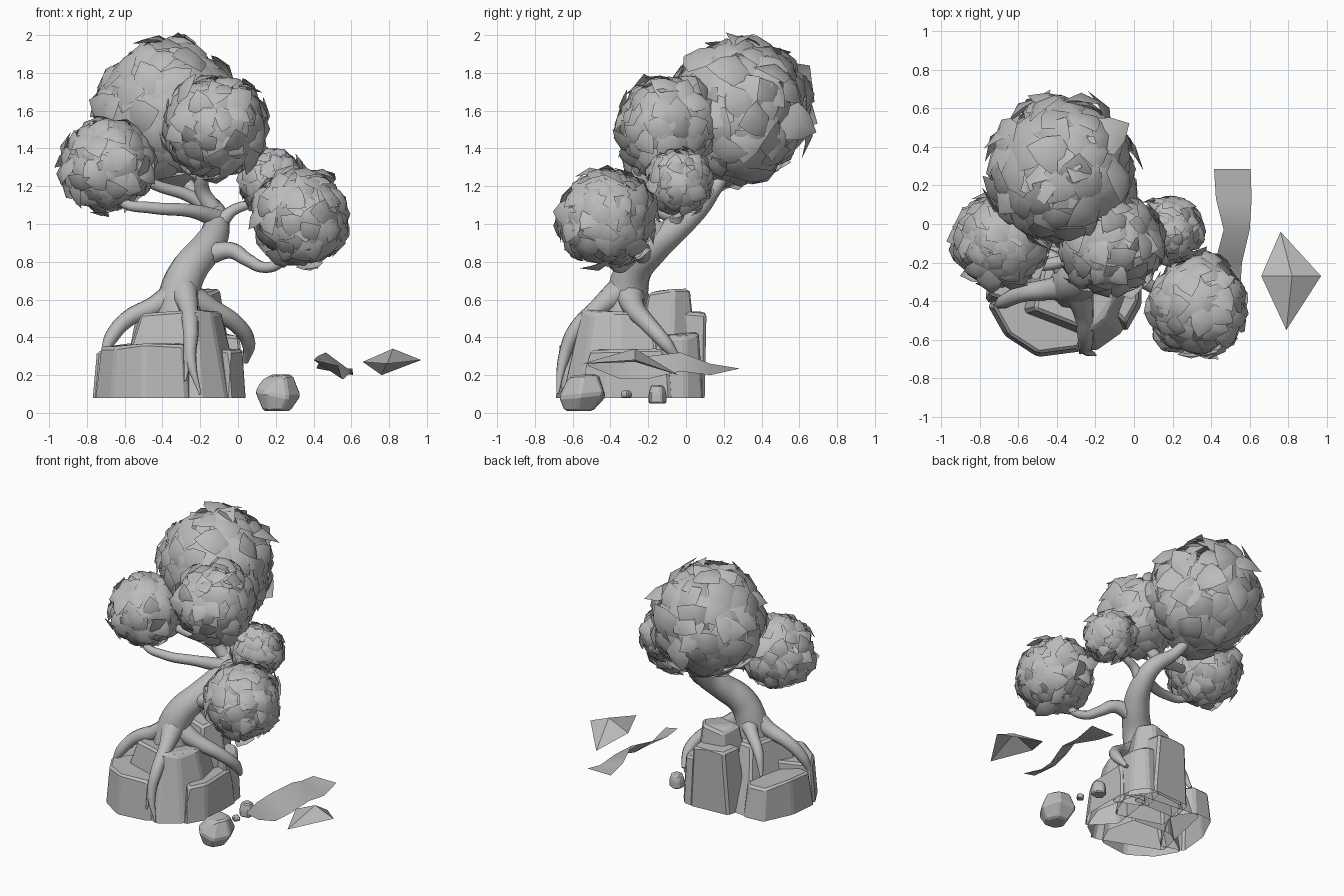
import bpy, bmesh, math, random
from mathutils import Vector, Matrix

random.seed(4)
if "Cube" in bpy.data.objects:
    bpy.data.objects.remove(bpy.data.objects["Cube"])

# One plain clay colour
GREY = (0.5, 0.5, 0.5, 1)
clay = bpy.data.materials.new("clay_grey")
clay.use_nodes = True
clay.diffuse_color = GREY
for node in clay.node_tree.nodes:
    if node.type == 'BSDF_PRINCIPLED':
        node.inputs["Base Color"].default_value = GREY


def add_object(name, bm, smooth=False):
    mesh = bpy.data.meshes.new(name)
    for f in bm.faces:
        f.smooth = smooth
    bm.to_mesh(mesh)
    bm.free()
    mesh.materials.append(clay)
    obj = bpy.data.objects.new(name, mesh)
    bpy.context.collection.objects.link(obj)
    return obj


def rock(name, outline, bottom, top, scales, lean=(0, 0), bevel=0.015, jitter=0.04, hollow=True):
    """Chipped chunk hulled from a footprint scaled at foot, waist and top."""
    bm = bmesh.new()
    c = sum((Vector(p) for p in outline), Vector((0, 0))) / len(outline)
    for t, s in zip((0, 0.55, 1), scales):
        for p in outline:
            q = c + (Vector(p) - c) * s + Vector(lean) * t
            drop = random.random() * jitter if t else 0
            bm.verts.new((q.x, q.y, bottom + (top - bottom) * t - drop))
    hull = bmesh.ops.convex_hull(bm, input=bm.verts)
    inner = [v for v in hull["geom_interior"] if isinstance(v, bmesh.types.BMVert)]
    bmesh.ops.delete(bm, geom=inner, context='VERTS')
    bmesh.ops.dissolve_limit(bm, angle_limit=math.radians(12), verts=bm.verts, edges=bm.edges)
    bm.normal_update()
    if hollow:
        under = [f for f in bm.faces if f.normal.z < -0.95]
        bmesh.ops.delete(bm, geom=under, context='FACES')
    sharp = [e for e in bm.edges if not e.is_boundary]
    bmesh.ops.bevel(bm, geom=sharp, offset=bevel, segments=1, affect='EDGES', clamp_overlap=True)
    return add_object(name, bm)


def limb(name, points):
    """Smooth tapering tube through (x, y, z, radius) points."""
    curve = bpy.data.curves.new(name, 'CURVE')
    curve.dimensions = '3D'
    curve.bevel_depth = 1
    curve.bevel_resolution = 3
    curve.resolution_u = 6
    curve.use_fill_caps = True
    spline = curve.splines.new('BEZIER')
    spline.bezier_points.add(len(points) - 1)
    for bp, (x, y, z, r) in zip(spline.bezier_points, points):
        bp.co = (x, y, z)
        bp.radius = r
        bp.handle_left_type = bp.handle_right_type = 'AUTO'
    curve.materials.append(clay)
    obj = bpy.data.objects.new(name, curve)
    bpy.context.collection.objects.link(obj)
    bpy.context.view_layer.update()
    bpy.ops.object.select_all(action='DESELECT')
    obj.select_set(True)
    bpy.context.view_layer.objects.active = obj
    bpy.ops.object.convert(target='MESH')


def add_leaf(bm, base, along, out, length):
    """Cupped leaf: pointed outline around a raised middle."""
    side = along.cross(out).normalized()

    def point(a, s, h):
        return bm.verts.new(base + (along * a + side * s + out * h) * length)

    ridge = point(.5, 0, .1)
    rim = [point(0, 0, -.05), point(.4, .4, -.05), point(.72, .27, -.08),
           point(1, 0, -.16), point(.72, -.27, -.08), point(.4, -.4, -.05)]
    for i in range(6):
        bm.faces.new((rim[i], ridge, rim[(i + 1) % 6]))


def foliage(name, centre, radius, rosettes):
    """Ball of leaf rosettes, some sunk deeper, around a hidden core."""
    centre = Vector(centre)
    bm = bmesh.new()
    bmesh.ops.create_icosphere(bm, subdivisions=2, radius=radius * 0.72,
                               matrix=Matrix.Translation(centre))
    golden = math.pi * (3 - math.sqrt(5))
    for i in range(rosettes):
        h = 1 - 2 * (i + 0.5) / rosettes
        s = math.sqrt(1 - h * h)
        out = Vector((s * math.cos(i * golden), s * math.sin(i * golden), h))
        out = (out + Vector([random.uniform(-0.12, 0.12) for _ in range(3)])).normalized()
        t = out.orthogonal().normalized()
        spin = random.random() * math.tau
        depth = random.uniform(0.76, 0.97)
        base = centre + out * radius * depth
        for k in range(5):
            d = Matrix.Rotation(spin + k * math.tau / 5, 3, out) @ t
            lift = random.uniform(-0.35, (0.97 - depth) * 1.8)
            along = (d + out * lift).normalized()
            up = (out - d * lift).normalized()
            add_leaf(bm, base, along, up, radius * random.uniform(0.5, 0.7))
    add_object(name, bm, smooth=True)


# Rock base chunks
rock("front_rock", [(-.76, -.42), (-.67, -.58), (-.5, -.69), (-.27, -.66), (-.2, -.5), (-.25, -.3), (-.55, -.28)],
     .08, .38, (1, .98, .9))
rock("left_rock", [(-.77, -.4), (-.6, -.45), (-.4, -.1), (-.5, .04), (-.65, .03), (-.75, -.18)],
     .08, .34, (1, .96, .86))
rock("core_rock", [(-.66, -.48), (-.4, -.6), (-.2, -.66), (-.06, -.56), (.02, -.35), (-.05, -.02), (-.55, .03)],
     .08, .56, (1, .86, .63))
rock("peak_rock", [(-.44, -.22), (-.38, .05), (-.12, .08), (.0, -.08), (-.1, -.32)],
     .08, .66, (1, .84, .56), (0, .02))
rock("back_rock", [(-.44, -.1), (-.4, .08), (-.25, .1), (-.1, .1), (-.08, -.1)], .08, .55, (1, .95, .8), (0, .025))
rock("back_side_rock", [(-.2, -.1), (-.15, .09), (-.05, .09), (.02, .0), (.03, -.2)], .08, .43, (1, .95, .8))
rock("right_rock", [(.04, -.08), (.04, -.42), (-.04, -.56), (-.2, -.4), (-.15, -.05)], .08, .37, (1, .95, .82))

# Loose stones
rock("boulder", [(.08, -.6), (.14, -.68), (.26, -.69), (.33, -.58), (.28, -.45), (.14, -.44)],
     .01, .21, (.6, 1, .62), (.01, .03), .012, .04, False)
rock("small_stone", [(.13, -.17), (.16, -.2), (.22, -.19), (.23, -.13), (.18, -.1), (.14, -.12)],
     .05, .15, (1, 1, .75), (0, 0), .008, .01, False)
rock("pebble", [(.17, -.32), (.21, -.35), (.24, -.31), (.2, -.28)], .08, .12, (.8, 1, .6), (0, 0), .005, .005, False)

# Trunk, roots and branches
limb("trunk", [(-.32, -.32, .48, .13), (-.31, -.31, .63, .11), (-.265, -.28, .75, .1), (-.17, -.18, .87, .09),
               (-.115, -.05, .98, .072), (-.13, .05, 1.07, .06), (-.24, .14, 1.17, .04), (-.34, .25, 1.35, .03)])
limb("left_root", [(-.31, -.32, .64, .08), (-.45, -.34, .56, .055), (-.58, -.36, .5, .045),
                   (-.67, -.4, .4, .038), (-.72, -.43, .28, .012)])
limb("front_root", [(-.29, -.34, .65, .08), (-.26, -.47, .55, .05), (-.25, -.59, .43, .042),
                    (-.25, -.65, .28, .03), (-.2, -.68, .1, .006)])
limb("front_root_fork", [(-.25, -.57, .45, .035), (-.26, -.63, .33, .03), (-.28, -.67, .17, .006)])
limb("right_root", [(-.28, -.3, .63, .08), (-.14, -.27, .55, .055), (-.01, -.2, .47, .045),
                    (.055, -.11, .37, .038), (.04, -.03, .27, .015)])
limb("back_root", [(-.3, -.29, .62, .07), (-.4, -.2, .57, .045), (-.5, -.13, .49, .035), (-.56, -.08, .35, .012)])
limb("low_right_branch", [(-.18, -.22, .83, .06), (-.04, -.25, .86, .045), (.05, -.3, .81, .035),
                          (.14, -.35, .77, .03), (.23, -.39, .8, .026), (.33, -.42, .95, .02)])
limb("left_branch", [(-.11, -.03, 1.03, .05), (-.25, -.14, 1.07, .036), (-.45, -.21, 1.085, .032),
                     (-.62, -.2, 1.12, .026), (-.69, -.1, 1.28, .02)])
limb("upper_left_branch", [(-.13, .04, 1.07, .045), (-.26, .02, 1.15, .035), (-.42, -.03, 1.2, .03),
                           (-.6, -.1, 1.28, .02)])
limb("middle_branch", [(-.12, .03, 1.06, .05), (-.19, .0, 1.18, .04), (-.18, -.06, 1.28, .035), (-.13, -.1, 1.45, .02)])
limb("small_right_branch", [(-.1, -.05, 1.0, .045), (-.03, -.04, 1.07, .03), (.06, -.03, 1.11, .025),
                            (.19, -.03, 1.22, .015)])

# Leaf balls
foliage("top_foliage", (-.37, .28, 1.59), .4, 36)
foliage("middle_foliage", (-.13, -.1, 1.515), .29, 38)
foliage("left_foliage", (-.69, -.09, 1.31), .26, 38)
foliage("small_right_foliage", (.18, -.03, 1.225), .186, 38)
foliage("low_right_foliage", (.335, -.42, 1.03), .275, 38)

# Fallen leaf: four facets around a ridge point
bm = bmesh.new()
ridge = bm.verts.new((.82, -.27, .34))
rim = [bm.verts.new(p) for p in ((.79, -.55, .26), (.97, -.27, .28), (.76, -.04, .2), (.66, -.27, .27))]
for i in range(4):
    bm.faces.new((ridge, rim[i], rim[(i + 1) % 4]))
add_object("fallen_leaf", bm)

# Fallen strip: wavy ribbon of quads
bm = bmesh.new()
rows = [(.415, .605, .285, .235, 0), (.425, .61, .13, .23, .03), (.465, .6, -.03, .27, .05),
        (.42, .56, -.2, .24, .06), (.4, .55, -.35, .23, .05), (.43, .53, -.52, .26, .01)]
pairs = [(bm.verts.new((a, y, z + tilt)), bm.verts.new((b, y, z - tilt))) for a, b, y, z, tilt in rows]
for (a, b), (c, d) in zip(pairs, pairs[1:]):
    bm.faces.new((a, c, d, b))
add_object("fallen_strip", bm, smooth=True)
